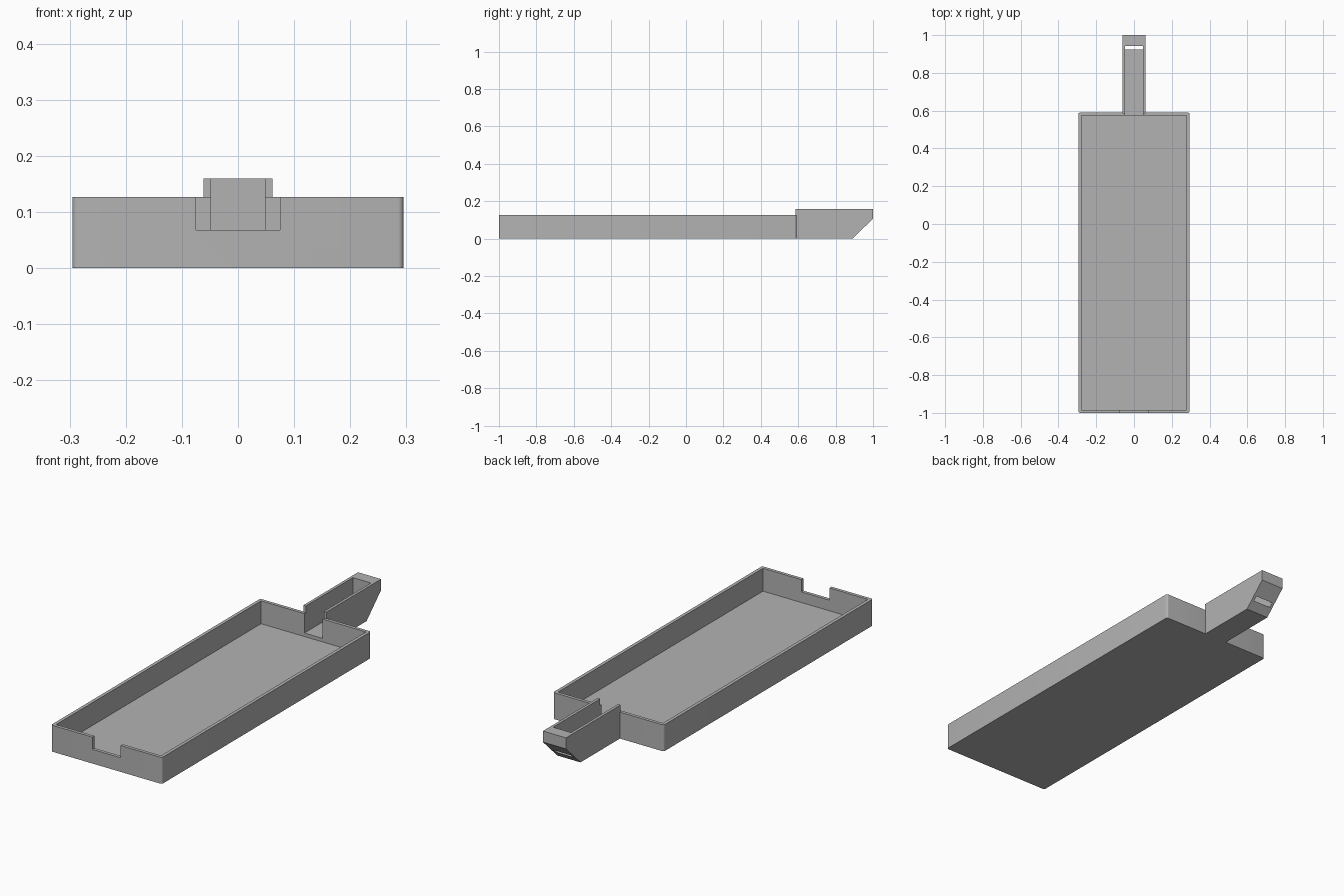
import bpy
import bmesh
from mathutils import Vector

cube = bpy.data.objects.get("Cube")
if cube:
    bpy.data.objects.remove(cube, do_unlink=True)

# Single grey plastic
grey = bpy.data.materials.new("grey plastic")
grey.use_nodes = True
colour = (0.45, 0.45, 0.45, 1)
grey.diffuse_color = colour
grey.node_tree.nodes["Principled BSDF"].inputs["Base Color"].default_value = colour

HALF, FRONT, BACK, TOP = 0.295, -1.0, 0.59, 0.127
WALL, FLOOR = 0.016, 0.017


def make_object(name, bm):
    bmesh.ops.recalc_face_normals(bm, faces=bm.faces)
    mesh = bpy.data.meshes.new(name)
    bm.to_mesh(mesh)
    bm.free()
    mesh.materials.append(grey)
    obj = bpy.data.objects.new(name, mesh)
    bpy.context.collection.objects.link(obj)
    return obj


def box(name, low, high, corner=0):
    """Box between two corners, optionally with rounded upright edges."""
    bm = bmesh.new()
    bmesh.ops.create_cube(bm, size=1)
    low, high = Vector(low), Vector(high)
    for v in bm.verts:
        v.co = (low + high) / 2 + v.co * (high - low)
    if corner:
        upright = [e for e in bm.edges
                   if abs(e.verts[0].co.z - e.verts[1].co.z) > 0.01]
        bmesh.ops.bevel(bm, geom=upright, offset=corner, segments=5,
                        profile=0.5, affect='EDGES')
    return make_object(name, bm)


def side_profile(name, points, half_width):
    """Extrude a (y, z) outline across x."""
    bm = bmesh.new()
    face = bm.faces.new([bm.verts.new((-half_width, y, z)) for y, z in points])
    result = bmesh.ops.extrude_face_region(bm, geom=[face])
    moved = [g for g in result["geom"] if isinstance(g, bmesh.types.BMVert)]
    bmesh.ops.translate(bm, verts=moved, vec=(2 * half_width, 0, 0))
    return make_object(name, bm)


def cut(obj, low, high):
    """Subtract a box and discard the cutter."""
    cutter = box("cutter", low, high)
    cutter.hide_render = True
    mod = obj.modifiers.new("cut", 'BOOLEAN')
    mod.operation, mod.solver, mod.object = 'DIFFERENCE', 'EXACT', cutter
    bpy.context.view_layer.objects.active = obj
    bpy.ops.object.modifier_apply(modifier=mod.name)
    bpy.data.objects.remove(cutter, do_unlink=True)


# Open tray with a front notch and a gap in the back wall
SPOUT_IN, SPOUT_FLOOR = 0.048, 0.034
tray = box("tray", (-HALF, FRONT, 0), (HALF, BACK, TOP), corner=0.01)
cut(tray, (-HALF + WALL, FRONT + WALL, FLOOR), (HALF - WALL, BACK - WALL, 0.3))
cut(tray, (-0.075, -1.1, 0.068), (0.075, FRONT + 0.05, 0.3))
cut(tray, (-SPOUT_IN, 0.5, SPOUT_FLOOR), (SPOUT_IN, 0.7, 0.3))

# Spout channel: its cavity breaks through the sloped end as a slot
spout = side_profile("spout", [(0.585, 0), (0.89, 0), (1, 0.107),
                               (1, 0.16), (0.585, 0.16)], 0.0615)
cut(spout, (-SPOUT_IN, 0.5, SPOUT_FLOOR), (SPOUT_IN, 0.942, 0.3))

# Smooth only the small rounded corners
bpy.ops.object.select_all(action='DESELECT')
for obj in (tray, spout):
    obj.select_set(True)
bpy.context.view_layer.objects.active = tray
bpy.ops.object.shade_smooth_by_angle()
